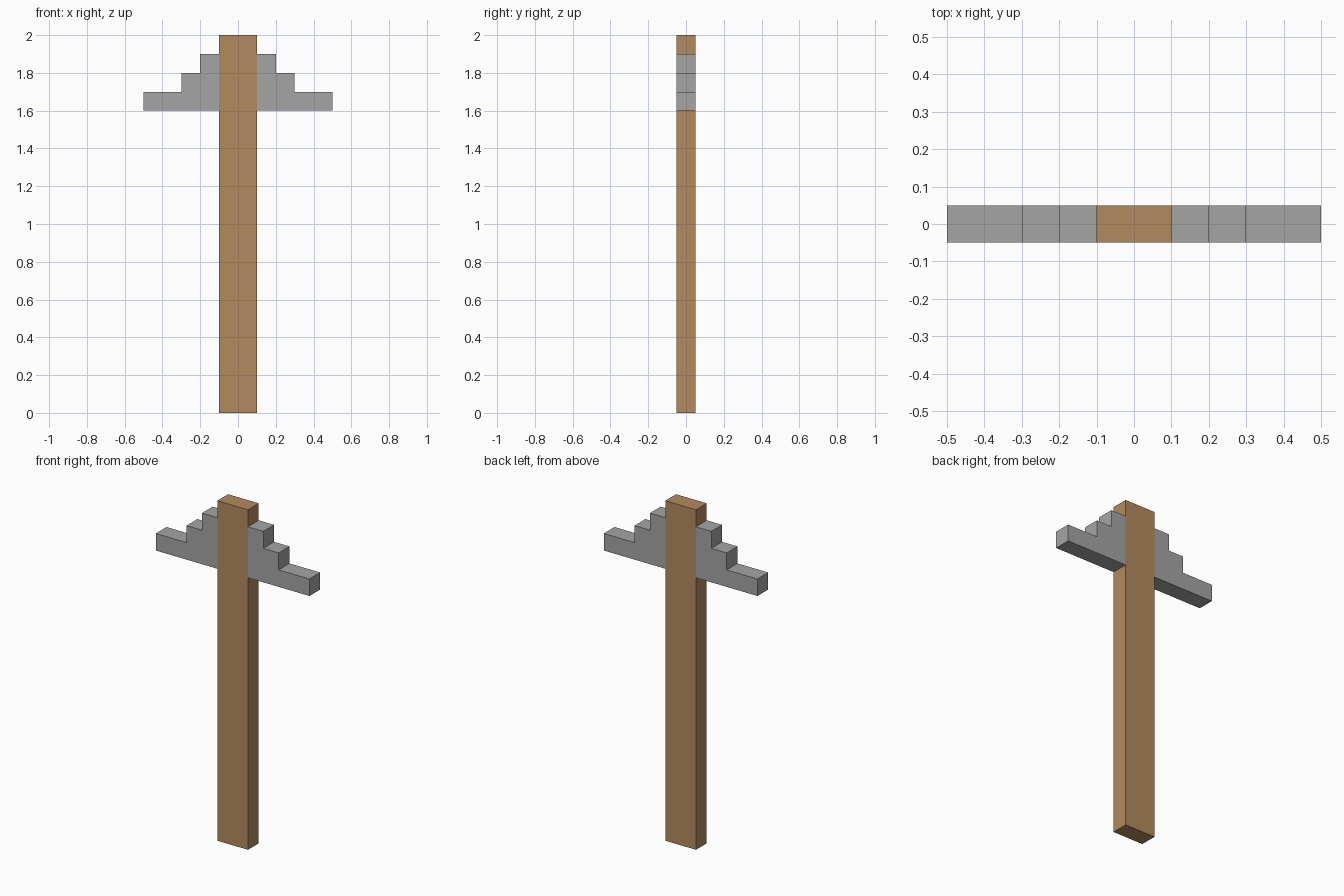
import bpy
import bmesh

cube = bpy.data.objects.get("Cube")
if cube:
    bpy.data.objects.remove(cube, do_unlink=True)

HALF_DEPTH = 0.05


def make_material(name, rgb):
    mat = bpy.data.materials.new(name)
    mat.use_nodes = True
    color = (*rgb, 1.0)
    mat.diffuse_color = color
    mat.node_tree.nodes["Principled BSDF"].inputs["Base Color"].default_value = color
    return mat


def extrude_profile(name, points, mat):
    """Extrude an (x, z) outline through the full depth of the tool."""
    bm = bmesh.new()
    face = bm.faces.new([bm.verts.new((x, -HALF_DEPTH, z)) for x, z in points])
    result = bmesh.ops.extrude_face_region(bm, geom=[face])
    verts = [v for v in result["geom"] if isinstance(v, bmesh.types.BMVert)]
    bmesh.ops.translate(bm, verts=verts, vec=(0, 2 * HALF_DEPTH, 0))
    bmesh.ops.recalc_face_normals(bm, faces=bm.faces)
    mesh = bpy.data.meshes.new(name)
    bm.to_mesh(mesh)
    bm.free()
    mesh.materials.append(mat)
    obj = bpy.data.objects.new(name, mesh)
    bpy.context.collection.objects.link(obj)
    return obj


wood = make_material("wood_brown", (0.45, 0.254, 0.112))
stone = make_material("stone_grey", (0.376, 0.376, 0.376))

# Long flat handle
extrude_profile("handle", [(-0.1, 0), (0.1, 0), (0.1, 2), (-0.1, 2)], wood)

# Stepped head: one arm on each side of the handle
steps = [(0.1, 1.6), (0.5, 1.6), (0.5, 1.7), (0.3, 1.7),
         (0.3, 1.8), (0.2, 1.8), (0.2, 1.9), (0.1, 1.9)]
for name, side in (("left_head_arm", 1), ("right_head_arm", -1)):
    extrude_profile(name, [(side * x, z) for x, z in steps], stone)
